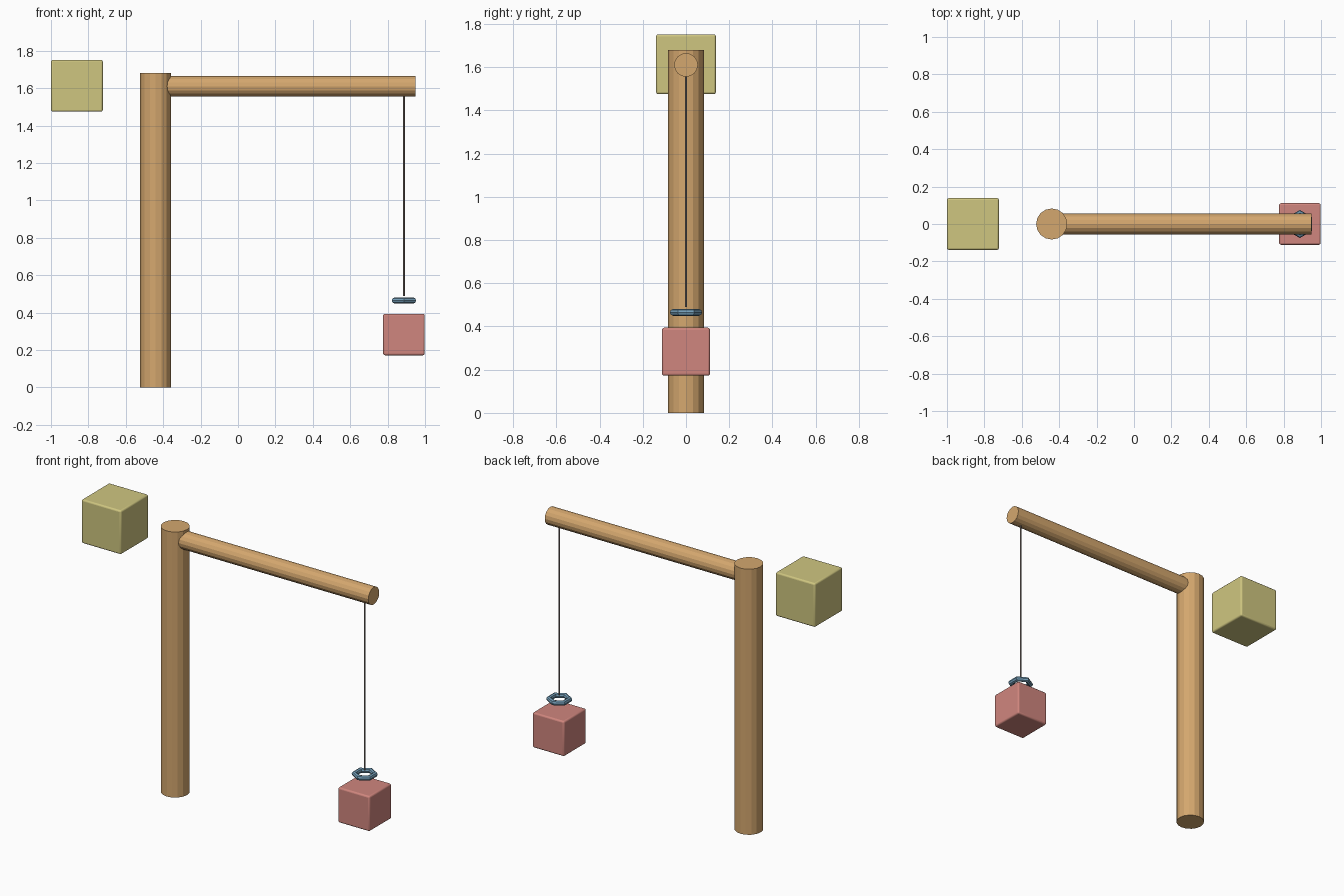
import bpy
from math import pi
from mathutils import Matrix

cube = bpy.data.objects.get("Cube")
if cube:
    bpy.data.objects.remove(cube, do_unlink=True)


def material(name, rgb):
    """Flat material from an 8-bit display colour, stored as linear."""
    color = [(c / 255 / 12.92) if c < 11 else ((c / 255 + 0.055) / 1.055) ** 2.4 for c in rgb] + [1]
    mat = bpy.data.materials.new(name)
    mat.use_nodes = True
    mat.diffuse_color = color
    mat.node_tree.nodes["Principled BSDF"].inputs["Base Color"].default_value = color
    return mat


WOOD = material("light wood", (212, 167, 110))
YELLOW = material("dull yellow", (207, 198, 128))
RED = material("soft red", (208, 134, 126))
BLUE = material("steel blue", (116, 158, 184))
ROPE = material("rope grey", (140, 128, 122))


def finish(name, mat):
    obj = bpy.context.object
    obj.name = name
    obj.data.materials.append(mat)
    return obj


def rod(name, mat, center, radius, length, sides, along_x=False):
    bpy.ops.mesh.primitive_cylinder_add(vertices=sides, radius=radius, depth=length, location=center)
    obj = finish(name, mat)
    if along_x:
        obj.data.transform(Matrix.Rotation(pi / 2, 4, "Y"))
    return obj


def rounded_block(name, mat, center, size, edge):
    bpy.ops.mesh.primitive_cube_add(size=size, location=center)
    obj = finish(name, mat)
    bevel = obj.modifiers.new("soft edges", "BEVEL")
    bevel.width = edge
    bevel.segments = 3
    bpy.ops.object.shade_smooth_by_angle(angle=pi / 6)
    return obj


# Wooden post with a horizontal arm
rod("post", WOOD, (-0.44, 0, 0.84), 0.083, 1.68, 16)
rod("arm", WOOD, (0.255, 0, 1.61), 0.055, 1.39, 16, along_x=True)

# Rope hanging from the arm, with the ring under it
HANG_X = 0.887
rod("rope", ROPE, (HANG_X, 0, 1.035), 0.005, 1.09, 8)
bpy.ops.mesh.primitive_torus_add(major_radius=0.059, minor_radius=0.016, major_segments=6,
                                 minor_segments=8, location=(HANG_X, 0, 0.465))
finish("ring", BLUE).data.transform(Matrix.Rotation(pi / 6, 4, "Z"))

# Hanging block and the floating block beside the post
rounded_block("hanging_block", RED, (HANG_X, 0, 0.283), 0.222, 0.01)
rounded_block("side_block", YELLOW, (-0.861, 0, 1.613), 0.277, 0.01)
